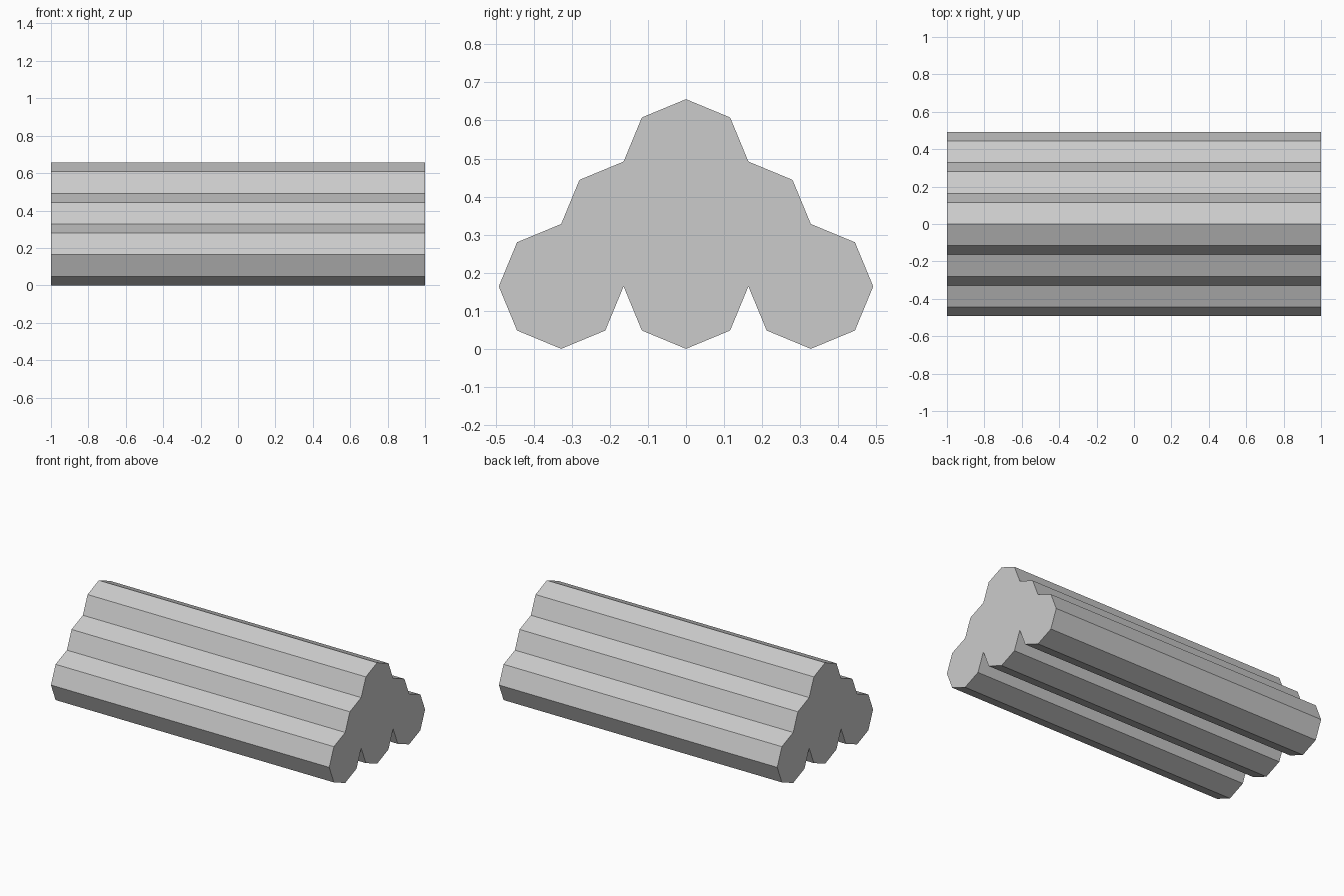
import bpy
from math import pi

if "Cube" in bpy.data.objects:
    bpy.data.objects.remove(bpy.data.objects["Cube"])

R = 0.164      # log radius, also the spacing unit of the stack
LENGTH = 2.0


def add_log(name, y, z):
    bpy.ops.mesh.primitive_cylinder_add(
        vertices=8, radius=R, depth=LENGTH,
        location=(0, y, z), rotation=(0, pi / 2, 0))
    log = bpy.context.object
    log.name = name
    bpy.ops.object.transform_apply(location=False, rotation=True, scale=False)


# Pyramid of eight-sided logs: three, two, one, each row nested in the one below
for row in range(3):
    count = 3 - row
    for i in range(count):
        y = (2 * i - (count - 1)) * R
        add_log(f"log_row{row + 1}_{i + 1}", y, R * (row + 1))
